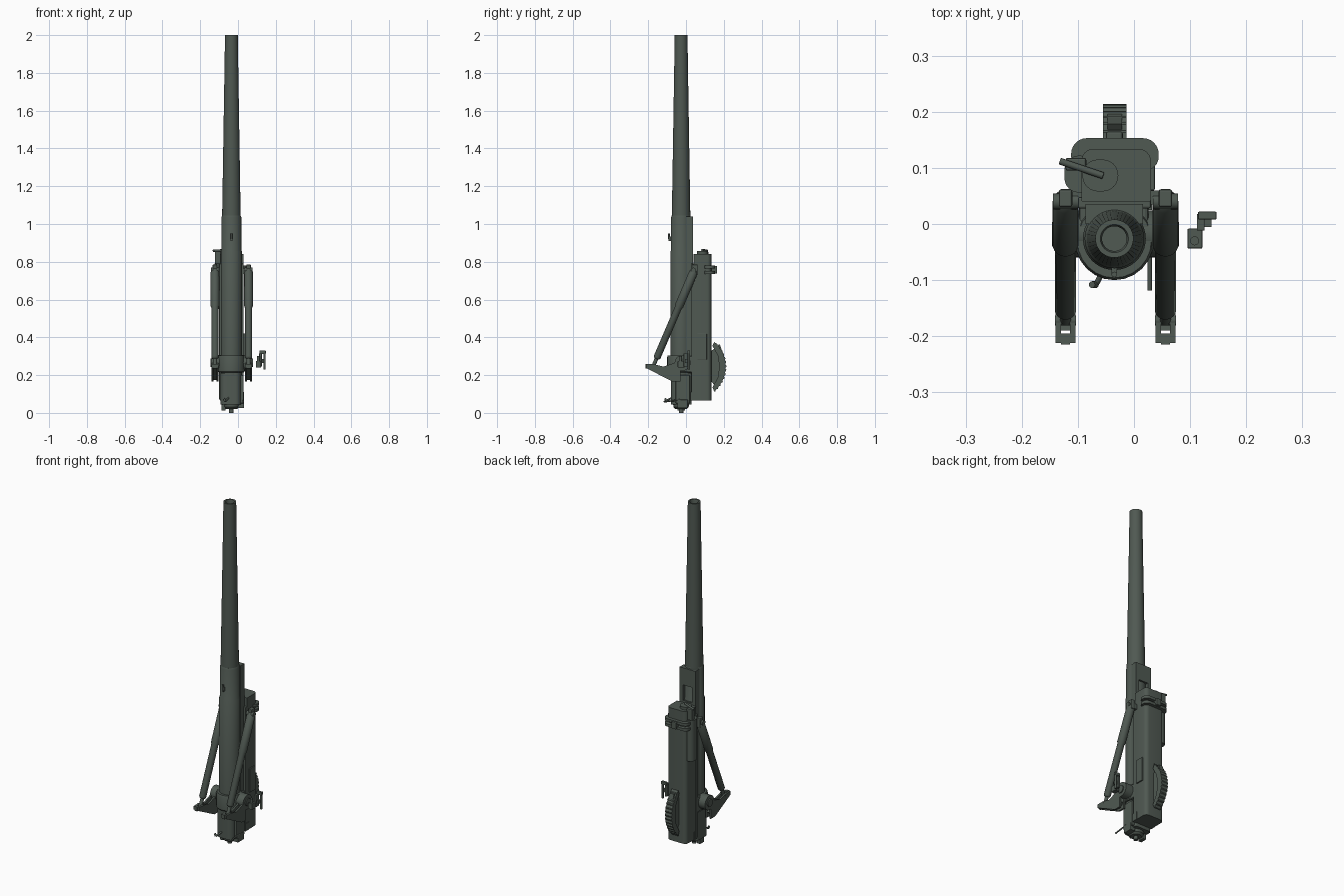
import bpy, bmesh, math
from mathutils import Vector

if "Cube" in bpy.data.objects:
    bpy.data.objects.remove(bpy.data.objects["Cube"])

paint = bpy.data.materials.new("dark_olive_grey")
paint.use_nodes = True
COLOUR = (0.08, 0.1, 0.085, 1)
paint.diffuse_color = COLOUR
paint.node_tree.nodes["Principled BSDF"].inputs["Base Color"].default_value = COLOUR

BX, BY = -0.035, -0.026   # bore axis


def finish(bm, name, smooth=False, bevel=0):
    bmesh.ops.recalc_face_normals(bm, faces=bm.faces)
    mesh = bpy.data.meshes.new(name)
    bm.to_mesh(mesh)
    bm.free()
    mesh.materials.append(paint)
    ob = bpy.data.objects.new(name, mesh)
    bpy.context.collection.objects.link(ob)
    if bevel:
        mod = ob.modifiers.new("edge", "BEVEL")
        mod.width, mod.segments = bevel, 2
    if smooth:
        bpy.ops.object.select_all(action="DESELECT")
        ob.select_set(True)
        bpy.context.view_layer.objects.active = ob
        bpy.ops.object.shade_smooth_by_angle(angle=math.radians(35))
    return ob


def box(name, x, y, z, bevel=0):
    bm = bmesh.new()
    bmesh.ops.create_cube(bm, size=1)
    for v in bm.verts:
        v.co = [a + (b - a) * (c + 0.5) for (a, b), c in zip((x, y, z), v.co)]
    return finish(bm, name, bevel=bevel)


def lathe(name, profile, start, axis=(0, 0, 1), sides=32):
    """Spin (radius, distance) pairs about an axis; the ends are capped by zero radii."""
    turn = Vector((0, 0, 1)).rotation_difference(Vector(axis).normalized())
    bm = bmesh.new()
    verts = [bm.verts.new((r, 0, d)) for r, d in profile]
    edges = [bm.edges.new(p) for p in zip(verts, verts[1:])]
    bmesh.ops.spin(bm, geom=verts + edges, cent=(0, 0, 0), axis=(0, 0, 1),
                   angle=math.tau, steps=sides)
    bmesh.ops.remove_doubles(bm, verts=bm.verts, dist=1e-5)
    for v in bm.verts:
        v.co = turn @ v.co + Vector(start)
    return finish(bm, name, True)


def rod(name, a, b, r, sides=16):
    d = Vector(b) - Vector(a)
    return lathe(name, [(0, 0), (r, 0), (r, d.length), (0, d.length)], a, d, sides)


def prism(name, points, plane, lo, hi, smooth=False):
    """Extrude an outline in the xy plane along z, or in the yz plane along x."""
    place = (lambda p, h: (p[0], p[1], h)) if plane == "xy" else (lambda p, h: (h, p[0], p[1]))
    bm = bmesh.new()
    face = bm.faces.new([bm.verts.new(place(p, lo)) for p in points])
    shift = Vector(place((0, 0), hi - lo))
    new = bmesh.ops.extrude_face_region(bm, geom=[face])["geom"]
    bmesh.ops.translate(bm, vec=shift, verts=[v for v in new if isinstance(v, bmesh.types.BMVert)])
    return finish(bm, name, smooth)


def rounded(x0, x1, y0, y1, r_low, r_high, n=6):
    """Rectangle outline with separate corner radii at low and high y."""
    pts = []
    for i, (cx, cy, r) in enumerate([(x1, y1, r_high), (x0, y1, r_high),
                                     (x0, y0, r_low), (x1, y0, r_low)]):
        ox = cx - r if cx == x1 else cx + r
        oy = cy - r if cy == y1 else cy + r
        for k in range(n + 1):
            a = math.pi / 2 * (i + k / n)
            pts.append((ox + r * math.cos(a), oy + r * math.sin(a)))
    return pts


# Barrel with open bore, and the sleeve around its lower half
lathe("barrel", [(0, 1.2), (0.022, 1.2), (0.022, 1.99), (0.025, 2), (0.034, 2),
                 (0.036, 1.85), (0.049, 1.04), (0.049, 0.3), (0, 0.3)], (BX, BY, 0), sides=40)
lathe("barrel_sleeve", [(0, 0.2), (0.056, 0.2), (0.056, 0.855), (0.053, 0.86),
                        (0.053, 1.035), (0.049, 1.045), (0, 1.045)], (BX, BY, 0), sides=40)
box("sleeve_stud", (BX - .005, BX + .005), (-.092, -.075), (.91, .935))
rod("stud_pin", (BX, -.09, .92), (BX, -.09, .95), .005)

# Collar, breech ring and breech mechanism
lathe("trunnion_collar", [(0, .215), (.066, .215), (.07, .22), (.07, .295),
                          (.066, .305), (0, .305)], (BX, BY - .004, 0), sides=24)
box("collar_block", (-.098, .026), (-.06, .04), (.215, .3), .006)
prism("breech_ring", rounded(-.093, .015, -.08, .03, .03, .012), "xy", .045, .21, True)
box("breech_side_plate", (.01, .03), (-.055, .02), (.05, .2), .004)
lathe("breech_block", [(0, .02), (.03, .02), (.04, .03), (.044, .06), (0, .06)], (BX, BY, 0))
rod("firing_pin_housing", (BX, BY, 0), (BX, BY, .03), .012)
box("breech_hinge", (.0, .032), (-.045, .01), (.025, .07), .003)
box("breech_catch", (-.088, -.066), (-.045, -.005), (.012, .05), .003)
rod("breech_handle", (-.05, -.075, .08), (-.068, -.108, .062), .005)
rod("breech_handle_grip", (-.068, -.108, .062), (-.075, -.108, .075), .006)
rod("breech_lever", (.028, -.03, .07), (.028, -.118, .058), .004)

# Slide rail with a slot, and its guide strips
for name, x, z in [("rail_left", (-.005, .016), (.3, 1.04)), ("rail_right", (-.086, -.065), (.3, 1.04)),
                   ("rail_top", (-.068, -.002), (.94, 1.04)), ("rail_web", (-.068, -.002), (.3, .85))]:
    box(name, x, (0, .036), z)
box("cradle_guide", (-.1, .03), (.028, .048), (.07, .79), .003)

# Recoil housing, its bands and cap
housing = prism("recoil_housing", rounded(-.094, .03, .04, .134, .003, .022), "xy", .065, .84, True)
for z in (.735, .765):
    prism("housing_band", rounded(-.112, .044, .095, .153, .025, .028), "xy", z, z + .016, True)
box("band_clamp", (-.05, -.02), (.13, .165), (.738, .778), .004)
prism("housing_cap", rounded(-.092, -.028, .058, .115, .028, .028), "xy", .84, .856, True)
prism("side_reservoir", rounded(-.124, -.07, .056, .122, .026, .026), "xy", .55, .79, True)
box("cap_hook", (-.122, -.085), (.095, .118), (.79, .855), .004)
rod("cap_lever", (-.132, .112, .858), (-.055, .086, .863), .006)
box("housing_side_plate", (.029, .037), (.06, .11), (.28, .42), .002)
box("housing_lower_flange", (-.096, .032), (.025, .06), (.065, .11))

# Elevating sector: thin web with a thicker toothed rim
prism("sector_web", [(.125, .18), (.165, .125), (.195, .19), (.2, .25), (.198, .31),
                     (.178, .365), (.125, .32)], "yz", -.047, -.021)
C, R, SPAN, N = Vector((.04, .245)), .172, .88, 56
rim = []
for i in range(N + 1):
    a = -SPAN + 2 * SPAN * i / N
    r = R + (.002 if i % 4 < 2 else -.002)
    rim.append((C.x + r * math.cos(a), C.y + r * math.sin(a)))
rim += [(.14, .355), (.17, .3), (.176, .245), (.17, .19), (.14, .135)]
prism("sector_rim", rim, "yz", -.055, -.013)

# Twin balancing cylinders, their brackets and the trunnions
for side, x in (("right", -.122), ("left", .056)):
    top, foot = Vector((x, .04, .745)), Vector((x, -.172, .25))
    axis = foot - top
    lathe(f"{side}_balancing_cylinder",
          [(0, -.012), (.016, -.012), (.023, 0), (.023, .195), (.019, .205),
           (.019, .49), (.015, .497), (.01, .5), (.01, axis.length), (0, axis.length)],
          top, axis, 24)
    rod(f"{side}_upper_pin", (x - .022, .04, .755), (x + .022, .04, .755), .014)
    box(f"{side}_upper_lug", (x - .012, x + .012), (.03, .062), (.73, .785), .004)
    inner = x + math.copysign(.035, BX - x)
    box(f"{side}_upper_arm", sorted((x, inner)), (.035, .06), (.735, .765))
    # Forked foot bracket reaching back to the trunnion
    for off in (-.018, .008):
        prism(f"{side}_bracket_cheek", [(-.212, .238), (-.212, .258), (-.17, .258), (-.12, .245),
                                        (-.06, .265), (-.03, .24), (-.03, .165), (-.07, .165)],
              "yz", x + off, x + off + .01)
    prism(f"{side}_bracket_web", [(-.19, .235), (-.19, .243), (-.06, .22), (-.03, .2), (-.06, .175)],
          "yz", x - .016, x + .016)
    rod(f"{side}_foot_pin", (x - .019, -.172, .25), (x + .019, -.172, .25), .009)
    box(f"{side}_foot_stop", (x - .008, x + .008), (-.215, -.195), (.235, .26))
    rod(f"{side}_trunnion", (BX, -.018, .265), (x + math.copysign(.018, x - BX), -.018, .265), .042, 24)
    rod(f"{side}_trunnion_cap", (BX, -.018, .265), (x + math.copysign(.024, x - BX), -.018, .265), .022, 24)

# Separate sight standing off the left side
box("sight_base", (.095, .122), (-.044, -.008), (.24, .275), .003)
box("sight_column", (.112, .126), (-.012, .018), (.245, .315), .002)
box("sight_head", (.114, .147), (.008, .022), (.312, .33), .002)
box("sight_side_mount", (.122, .138), (-.005, .012), (.265, .285))
rod("sight_post", (.14, .015, .23), (.14, .015, .32), .006)
rod("sight_eyepiece", (.108, -.03, .27), (.108, -.03, .3), .008)
